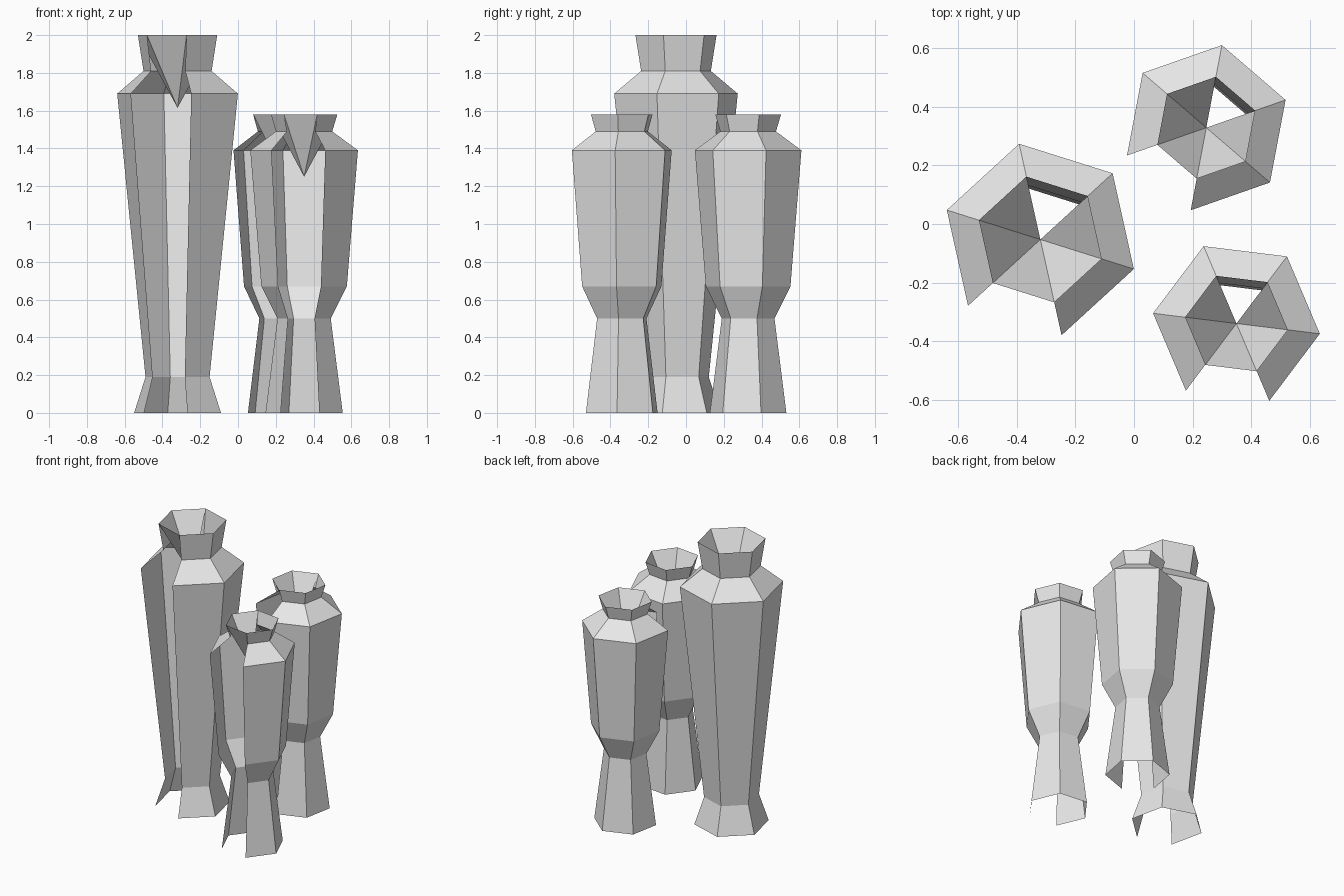
import bpy, bmesh, math

if "Cube" in bpy.data.objects:
    bpy.data.objects.remove(bpy.data.objects["Cube"])

SIDES = 6
grey = bpy.data.materials.new("plain_grey")
grey.diffuse_color = (0.8, 0.8, 0.8, 1)
grey.use_nodes = True
grey.node_tree.nodes["Principled BSDF"].inputs["Base Color"].default_value = grey.diffuse_color

# (radius, height) profiles, from foot to rim
TALL = [(0.241, 0), (0.178, 0.19), (0.335, 1.69), (0.189, 1.81), (0.22, 2.0)]
WAISTED = [(0.206, 0), (0.142, 0.5), (0.228, 0.67), (0.287, 1.39),
           (0.15, 1.49), (0.177, 1.58)]


def vase(name, profile, centre, start, apex_z):
    """Six-sided vase with an open front panel and a funnel inside the mouth."""
    bm = bmesh.new()
    rings = []
    for r, z in profile:
        ring = []
        for i in range(SIDES):
            a = math.radians(start + 60 * i)
            ring.append(bm.verts.new((r * math.cos(a), r * math.sin(a), z)))
        rings.append(ring)
    # outer wall: panel 0 is left open
    for low, high in zip(rings, rings[1:]):
        for i in range(1, SIDES):
            j = (i + 1) % SIDES
            bm.faces.new((low[i], low[j], high[j], high[i]))
    # funnel: the side opposite the open panel is left open
    apex = bm.verts.new((0, 0, apex_z))
    rim = rings[-1]
    for i in range(SIDES):
        if i != 3:
            bm.faces.new((rim[i], rim[(i + 1) % SIDES], apex))
    mesh = bpy.data.meshes.new(name)
    bm.to_mesh(mesh)
    bm.free()
    mesh.materials.append(grey)
    ob = bpy.data.objects.new(name, mesh)
    ob.location = (centre[0], centre[1], 0)
    bpy.context.collection.objects.link(ob)


vase("tall_vase", TALL, (-0.32, -0.053), 222.5, 1.615)
vase("front_waisted_vase", WAISTED, (0.35, -0.34), 233, 1.25)
vase("back_waisted_vase", WAISTED, (0.247, 0.329), 199.3, 1.25)
